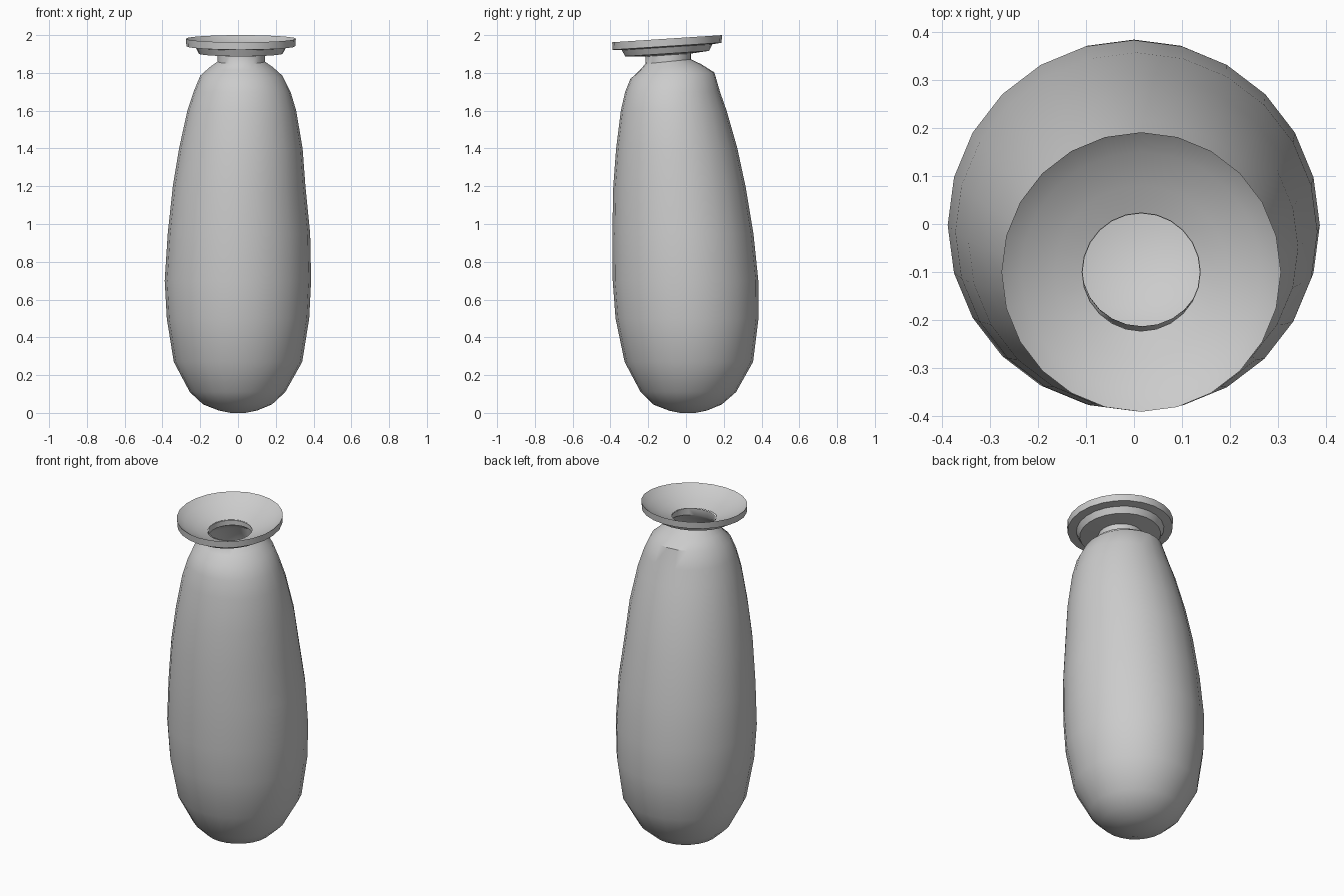
import bpy
import bmesh
from math import cos, sin, tau

if "Cube" in bpy.data.objects:
    bpy.data.objects.remove(bpy.data.objects["Cube"])

SIDES = 24

clay = bpy.data.materials.new("grey clay")
clay.use_nodes = True
GREY = (0.6, 0.6, 0.6, 1)
clay.diffuse_color = GREY
clay.node_tree.nodes["Principled BSDF"].inputs["Base Color"].default_value = GREY


def ring(bm, z, left, right, front, back, tilt=0.0):
    """Elliptical loop spanning the given limits, sloping up towards the back."""
    cx, cy = (left + right) / 2, (front + back) / 2
    rx, ry = (right - left) / 2, (back - front) / 2
    loop = []
    for i in range(SIDES):
        a = tau * i / SIDES
        y = ry * sin(a)
        loop.append(bm.verts.new((cx + rx * cos(a), cy + y, z + tilt * y)))
    return loop


def loft(name, rings, closed_base=False):
    bm = bmesh.new()
    loops = [ring(bm, *r) for r in rings]
    for low, high in zip(loops, loops[1:]):
        for i in range(SIDES):
            j = (i + 1) % SIDES
            bm.faces.new((low[i], low[j], high[j], high[i]))
    if closed_base:
        bm.faces.new(loops[0][::-1])
    mesh = bpy.data.meshes.new(name)
    bm.to_mesh(mesh)
    bm.free()
    mesh.materials.append(clay)
    obj = bpy.data.objects.new(name, mesh)
    bpy.context.collection.objects.link(obj)
    bpy.ops.object.select_all(action="DESELECT")
    obj.select_set(True)
    bpy.context.view_layer.objects.active = obj
    bpy.ops.object.shade_smooth_by_angle(angle=0.7)
    return obj


# Leaning body with an open neck: height, left, right, front, back, tilt
loft("vase_body", [
    (0.0, -0.04, 0.04, -0.03, 0.05),
    (0.012, -0.10, 0.10, -0.09, 0.11),
    (0.045, -0.185, 0.18, -0.175, 0.19),
    (0.11, -0.255, 0.25, -0.24, 0.265),
    (0.27, -0.34, 0.34, -0.325, 0.355),
    (0.50, -0.377, 0.377, -0.373, 0.384),
    (0.70, -0.388, 0.387, -0.388, 0.383),
    (0.95, -0.372, 0.382, -0.39, 0.357),
    (1.20, -0.345, 0.357, -0.385, 0.315),
    (1.40, -0.312, 0.342, -0.37, 0.272),
    (1.60, -0.268, 0.308, -0.345, 0.215),
    (1.70, -0.235, 0.278, -0.322, 0.180),
    (1.785, -0.20, 0.235, -0.295, 0.15, 0.08),
    (1.83, -0.15, 0.185, -0.245, 0.08, 0.1),
    (1.86, -0.108, 0.142, -0.215, 0.027, 0.1),
    (1.897, -0.108, 0.142, -0.213, 0.027, 0.065),
], closed_base=True)


def rim_ring(z, r):
    return (z, 0.015 - r, 0.015 + r, -0.1 - r, -0.1 + r, 0.065)


# Stepped collar outside, shallow dish inside
loft("flared_rim", [rim_ring(z, r) for z, r in (
    (1.894, 0.122), (1.902, 0.222), (1.936, 0.24), (1.941, 0.288),
    (1.981, 0.291), (1.975, 0.284), (1.95, 0.25), (1.918, 0.18), (1.898, 0.123),
)])
